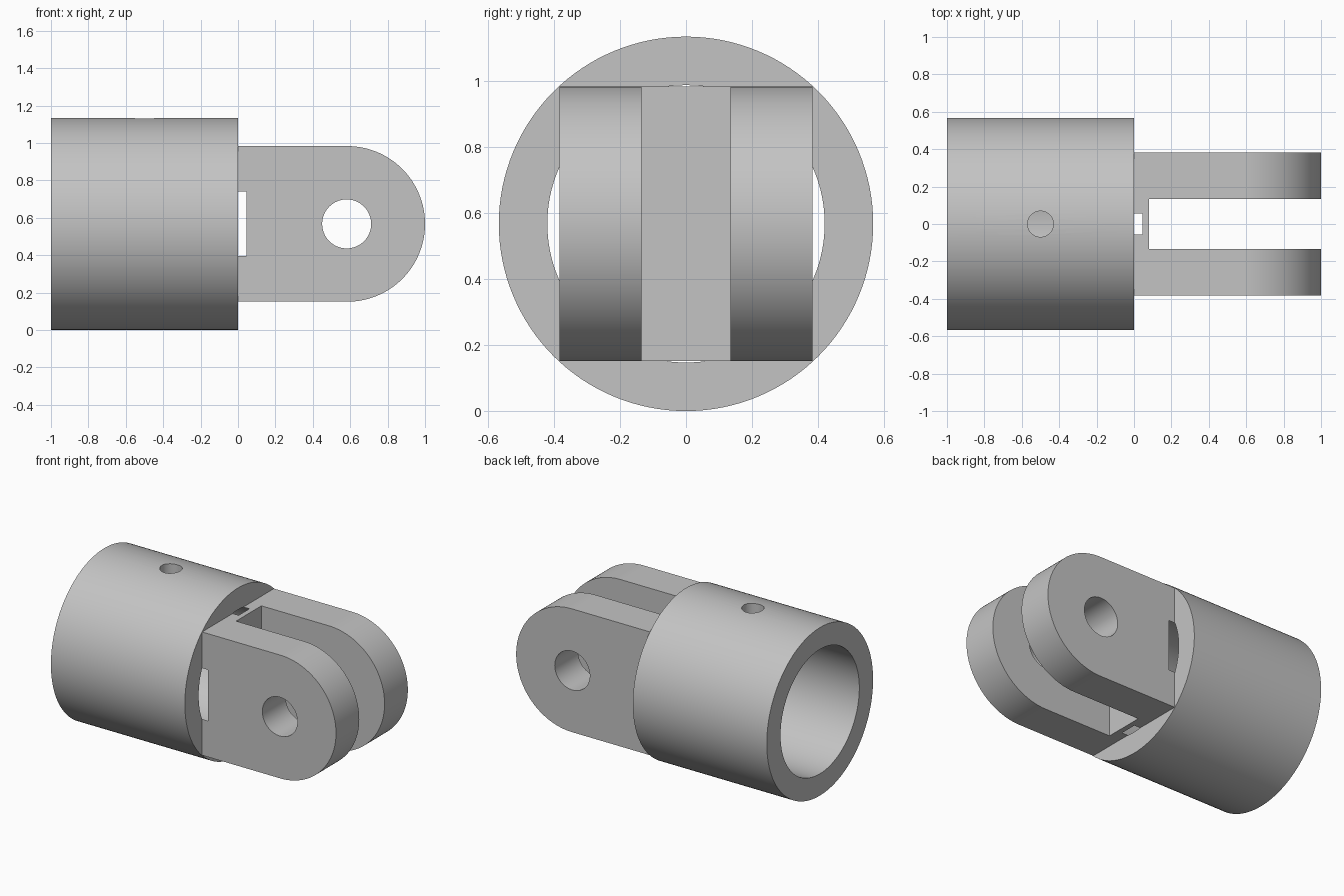
import bpy, bmesh, math
from mathutils import Matrix

if "Cube" in bpy.data.objects:
    bpy.data.objects.remove(bpy.data.objects["Cube"], do_unlink=True)

R_OUT, R_BORE = 0.567, 0.42      # socket radii
HALF_W, HALF_H = 0.383, 0.416    # fork half width and half height
MID = R_OUT                      # height of the centre line
PIN_X = 1 - HALF_H               # centre of the rounded fork end

grey = bpy.data.materials.new("light grey")
grey.use_nodes = True
colour = (0.55, 0.55, 0.55, 1)
grey.diffuse_color = colour
grey.node_tree.nodes["Principled BSDF"].inputs["Base Color"].default_value = colour


def new_object(name, bm):
    bmesh.ops.recalc_face_normals(bm, faces=bm.faces)
    mesh = bpy.data.meshes.new(name)
    bm.to_mesh(mesh)
    bm.free()
    mesh.materials.append(grey)
    obj = bpy.data.objects.new(name, mesh)
    bpy.context.collection.objects.link(obj)
    return obj


def cylinder(name, radius, length, centre, axis, sides=128):
    turn = {"X": Matrix.Rotation(math.pi / 2, 4, "Y"),
            "Y": Matrix.Rotation(math.pi / 2, 4, "X"),
            "Z": Matrix.Identity(4)}[axis]
    bm = bmesh.new()
    bmesh.ops.create_cone(bm, cap_ends=True, segments=sides, radius1=radius,
                          radius2=radius, depth=length,
                          matrix=Matrix.Translation(centre) @ turn)
    return new_object(name, bm)


def box(name, size, centre):
    bm = bmesh.new()
    bmesh.ops.create_cube(bm, size=1, matrix=Matrix.Translation(centre)
                          @ Matrix.Diagonal((*size, 1)))
    return new_object(name, bm)


def combine(target, tool, operation):
    mod = target.modifiers.new(operation, "BOOLEAN")
    mod.operation, mod.solver, mod.object = operation, "EXACT", tool
    bpy.context.view_layer.objects.active = target
    bpy.ops.object.modifier_apply(modifier=mod.name)
    bpy.data.objects.remove(tool, do_unlink=True)


# Fork block: straight sides with a half-round end, rooted inside the socket
bm = bmesh.new()
profile = [(-0.1, MID - HALF_H)]
steps = 64
for i in range(steps + 1):
    a = math.pi * (i / steps - 0.5)
    profile.append((PIN_X + HALF_H * math.cos(a), MID + HALF_H * math.sin(a)))
profile.append((-0.1, MID + HALF_H))
face = bm.faces.new([bm.verts.new((x, -HALF_W, z)) for x, z in profile])
grown = bmesh.ops.extrude_face_region(bm, geom=[face])["geom"]
bmesh.ops.translate(bm, vec=(0, 2 * HALF_W, 0),
                    verts=[v for v in grown if isinstance(v, bmesh.types.BMVert)])
fork = new_object("fork", bm)

# Socket body joined with the fork
body = cylinder("clevis_socket", R_OUT, 1, (-0.5, 0, MID), "X")
combine(body, fork, "UNION")

# Bore reaching slightly into the fork, fork gap, pin hole, set screw hole
combine(body, cylinder("bore", R_BORE, 1.145, (-0.5275, 0, MID), "X"), "DIFFERENCE")
combine(body, box("fork_gap", (1.12, 0.27, 1.4), (0.64, 0, MID)), "DIFFERENCE")
combine(body, cylinder("pin_hole", 0.131, 1.2, (PIN_X - 0.003, 0, MID), "Y", 64),
        "DIFFERENCE")
combine(body, cylinder("screw_hole", 0.069, 0.6, (-0.5, 0, 2 * MID), "Z", 48),
        "DIFFERENCE")

# Smooth round walls with crisp edges
bpy.ops.object.select_all(action="DESELECT")
body.select_set(True)
bpy.context.view_layer.objects.active = body
bpy.ops.object.shade_smooth_by_angle(angle=math.radians(30))
